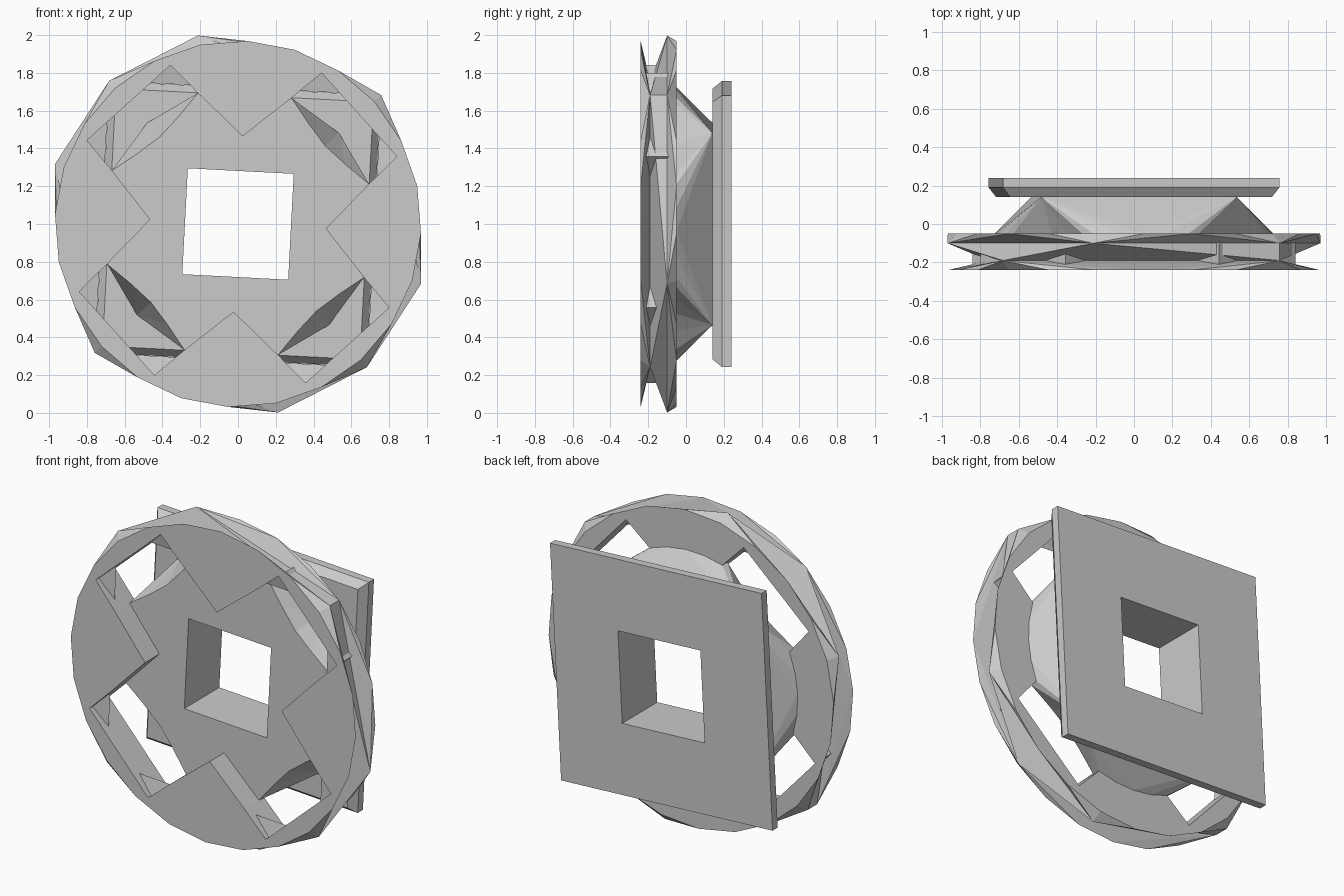
import bpy, bmesh
from math import sin, cos, radians

cube = bpy.data.objects.get("Cube")
if cube:
    bpy.data.objects.remove(cube)

grey = bpy.data.materials.new("light grey")
grey.use_nodes = True
colour = (0.6, 0.6, 0.6, 1)
grey.diffuse_color = colour
grey.node_tree.nodes["Principled BSDF"].inputs["Base Color"].default_value = colour

TILT = -3                      # the whole wheel is turned slightly
FRONT, GROOVE, PEAK, BACK = -0.24, -0.19, -0.10, -0.05
FLOOR, PLATE, BEVEL, REAR = -0.10, 0.14, 0.19, 0.24

bm = bmesh.new()
tag = bm.faces.layers.int.new("part")
cache = {}
DISC, HUB, SQUARE = 1, 2, 3


def vert(angle, radius, y):
    """Shared vertex in polar coordinates around the wheel axis."""
    key = (round(angle % 360, 3), radius, y)
    if key not in cache:
        a = radians(angle + TILT)
        cache[key] = bm.verts.new((radius * cos(a), y, 1 + radius * sin(a)))
    return cache[key]


def loop(points, y):
    return [(a, r, y) for a, r in points]


def polygon(n, radius, y):
    return [(45 + 360 * i / n, radius, y) for i in range(n)]


def face(points, part):
    f = bm.faces.new([vert(*p) for p in points])
    f[tag] = part


def bridge(a, b, part):
    """Triangle strip between two closed loops with different counts."""
    wrap = lambda l: l + [(l[0][0] + 360,) + l[0][1:]]
    a, b = wrap(a), wrap(b)
    i = j = 0
    while i < len(a) - 1 or j < len(b) - 1:
        mid_a = a[i][0] + a[i + 1][0] if i < len(a) - 1 else 1e9
        mid_b = b[j][0] + b[j + 1][0] if j < len(b) - 1 else 1e9
        if mid_a <= mid_b:
            face((a[i], a[i + 1], b[j]), part)
            i += 1
        else:
            face((a[i], b[j + 1], b[j]), part)
            j += 1


def fill(outer, inner, part):
    """Flat face with a hole in it."""
    edges = []
    for ring in (outer, inner):
        vs = [vert(*p) for p in ring]
        for v, w in zip(vs, vs[1:] + vs[:1]):
            edges.append(bm.edges.get((v, w)) or bm.edges.new((v, w)))
    made = bmesh.ops.triangle_fill(bm, edges=edges, use_beauty=True, normal=(0, 1, 0))
    for g in made["geom"]:
        if isinstance(g, bmesh.types.BMFace):
            g[tag] = part


# Outlines: each quadrant has one window centred on its diagonal
cross, window_rim, floor_rim, hub_base = [], [], [], []
R_HUB, R_WIN, R_TIP = 0.725, 0.914, 0.465
HALF_HUB, HALF_WIN = 25, 19
SCOOP = [(0, 0.62), (13, 0.65)]
for k in range(4):
    c = 45 + 90 * k
    a, b = (c - HALF_HUB, R_HUB), (c + HALF_HUB, R_HUB)
    p, q = (c - HALF_WIN, R_WIN), (c + HALF_WIN, R_WIN)
    tip0, tip1 = (c - 45, R_TIP), (c + 45, R_TIP)
    arc = [(c + d, R_HUB) for d in (35, 45, 55)]
    cross += [a, p, q, b, tip1]
    window_rim += [a, p, q, b] + arc
    scoop = [(c - 13, 0.65)] + [(c + d, r) for d, r in SCOOP]
    floor_rim += [a] + scoop + [b, tip1]
    hub_base += loop([(c + d, r) for d, r in SCOOP] + [b], FLOOR)
    hub_base += loop([b] + arc + [(c + 65, R_HUB)], BACK)
    hub_base += loop([(c + 65, R_HUB), (c + 77, 0.65)], FLOOR)

    # Window and spoke walls
    for s, w, t in ((a, p, tip0), (b, q, tip1)):
        face([t + (FRONT,), s + (FRONT,), s + (FLOOR,), t + (FLOOR,)], DISC)
        face([s + (FRONT,), w + (FRONT,), w + (BACK,), s + (BACK,), s + (FLOOR,)], DISC)
    face([p + (FRONT,), q + (FRONT,), q + (BACK,), p + (BACK,)], DISC)

# Faceted grooved rim
rings = [polygon(24, 0.97, FRONT), polygon(4, 1.02, GROOVE),
         polygon(6, 1.02, PEAK), polygon(24, 0.97, BACK)]
for r0, r1 in zip(rings, rings[1:]):
    bridge(r0, r1, DISC)

# Disc front, back and recessed floor
fill(rings[0], loop(cross, FRONT), DISC)
fill(rings[-1], loop(window_rim, BACK), DISC)
bore_front, bore_back = polygon(4, 0.397, FLOOR), polygon(4, 0.397, REAR)
fill(loop(floor_rim, FLOOR), bore_front, DISC)

# Hub tapering from round to square, with a square bore
hub_top = polygon(4, 0.72, PLATE)
bridge(hub_base, hub_top, HUB)
bridge(bore_front, bore_back, HUB)

# Square plate with a bevelled front edge
plate = [polygon(4, 0.965, PLATE), polygon(4, 1.018, BEVEL), polygon(4, 1.018, REAR)]
fill(plate[0], hub_top, SQUARE)
bridge(plate[0], plate[1], SQUARE)
bridge(plate[1], plate[2], SQUARE)
fill(plate[2], bore_back, SQUARE)

bmesh.ops.recalc_face_normals(bm, faces=bm.faces[:])

# One object per part
for part, name in ((DISC, "wheel_disc"), (HUB, "hub"), (SQUARE, "mounting_plate")):
    piece = bm.copy()
    layer = piece.faces.layers.int["part"]
    others = [f for f in piece.faces if f[layer] != part]
    bmesh.ops.delete(piece, geom=others, context="FACES")
    mesh = bpy.data.meshes.new(name)
    piece.to_mesh(mesh)
    piece.free()
    mesh.materials.append(grey)
    bpy.context.collection.objects.link(bpy.data.objects.new(name, mesh))
bm.free()
